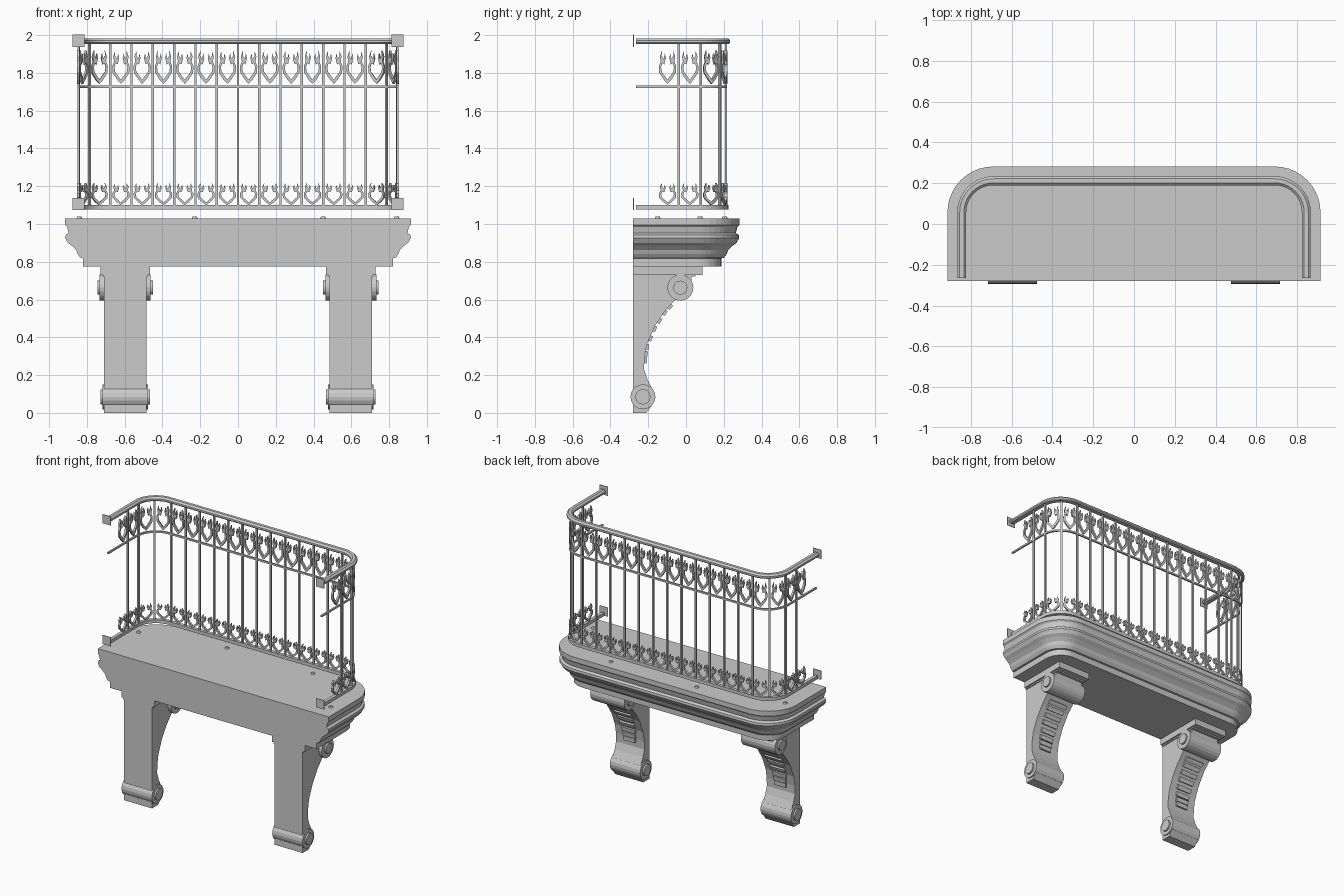
import bpy, bmesh, math
from mathutils import Vector, Matrix

if "Cube" in bpy.data.objects:
    bpy.data.objects.remove(bpy.data.objects["Cube"])

grey = bpy.data.materials.new("stone grey")
grey.use_nodes = True
COLOUR = (0.6, 0.6, 0.6, 1)
grey.diffuse_color = COLOUR
grey.node_tree.nodes["Principled BSDF"].inputs["Base Color"].default_value = COLOUR


def finish(bm, name):
    bmesh.ops.recalc_face_normals(bm, faces=bm.faces[:])
    me = bpy.data.meshes.new(name)
    bm.to_mesh(me)
    bm.free()
    ob = bpy.data.objects.new(name, me)
    me.materials.append(grey)
    bpy.context.scene.collection.objects.link(ob)
    return ob


def add_box(bm, centre, size, rot=Matrix()):
    bmesh.ops.create_cube(bm, size=1, matrix=Matrix.Translation(centre) @ rot @ Matrix.Diagonal((*size, 1)))


def add_disc(bm, centre, radius, depth, axis="X", sides=20, top=1.0):
    rot = Matrix.Rotation(math.pi / 2, 4, "Y") if axis == "X" else Matrix()
    bmesh.ops.create_cone(bm, cap_ends=True, segments=sides, radius1=radius, radius2=radius * top,
                          depth=depth, matrix=Matrix.Translation(centre) @ rot)


def add_prism(bm, lower, upper):
    """Closed solid between two matching outlines."""
    a = [bm.verts.new(p) for p in lower]
    b = [bm.verts.new(p) for p in upper]
    bm.faces.new(a)
    bm.faces.new(b[::-1])
    for i in range(len(a)):
        j = (i + 1) % len(a)
        bm.faces.new((a[i], a[j], b[j], b[i]))


# U-shaped rail line: straight, quarter bend, straight return to the wall
HALF, BEND, BEND_Y = 0.69, 0.155, 0.057
ARC = BEND * math.pi / 2


def rail_point(s, off, z):
    a, sign = abs(s), 1 if s >= 0 else -1
    if a <= HALF:
        x, y = a, BEND_Y + BEND + off
    elif a < HALF + ARC:
        t = (a - HALF) / BEND
        x, y = HALF + (BEND + off) * math.sin(t), BEND_Y + (BEND + off) * math.cos(t)
    else:
        x, y = HALF + BEND + off, BEND_Y - (a - HALF - ARC)
    return Vector((sign * x, y, z))


def stations(end_y, steps=10):
    half = [HALF + ARC * i / steps for i in range(steps + 1)] + [HALF + ARC + BEND_Y - end_y]
    return [-s for s in reversed(half)] + half


def sweep(name, profile, end_y, solid_slab=False):
    bm = bmesh.new()
    rings = [[bm.verts.new(rail_point(s, o, z)) for o, z in profile] for s in stations(end_y)]
    n = len(profile)
    for r, q in zip(rings, rings[1:]):
        for i in range(n - 1 if solid_slab else n):
            j = (i + 1) % n
            bm.faces.new((r[i], r[j], q[j], q[i]))
    if solid_slab:
        bm.faces.new([r[0] for r in rings])
        bm.faces.new([r[-1] for r in rings])
        bm.faces.new(rings[0] + rings[-1][::-1])
    else:
        bm.faces.new(rings[0])
        bm.faces.new(rings[-1])
    return finish(bm, name)


def bar(half_w, z0, z1):
    return [(-half_w, z0), (half_w, z0), (half_w, z1), (-half_w, z1)]


# Moulded floor slab
sweep("floor_slab", [(0.07, 1.03), (0.07, 0.995), (0.06, 0.985), (0.052, 0.952), (0.068, 0.942),
                     (0.07, 0.925), (0.055, 0.9), (0.035, 0.885), (0.012, 0.862), (0.003, 0.84),
                     (-0.012, 0.82), (-0.025, 0.818), (-0.025, 0.775)], -0.28, True)

# Rails
sweep("handrail", [(-0.015, 1.953), (0.015, 1.953), (0.022, 1.96), (0.022, 1.972), (0.01, 1.983),
                   (-0.01, 1.983), (-0.022, 1.972), (-0.022, 1.96)], -0.265)
sweep("middle_rail", bar(0.006, 1.721, 1.733), -0.265)
sweep("bottom_rail", bar(0.012, 1.077, 1.101), -0.265)


# Balusters and the crests between them
def spacing(k):
    a = abs(k)
    return math.copysign(a * 0.1127 + max(0, a - 6) * 0.005, k)


bm = bmesh.new()
for k in range(-9, 10):
    s = spacing(k)
    square = [(-0.006, -0.006), (0.006, -0.006), (0.006, 0.006), (-0.006, 0.006)]
    add_prism(bm, *[[rail_point(s + u, v, z) for u, v in square] for z in (1.09, 1.96)])
finish(bm, "balusters")

CREST = [(0, 0), (0.02, 0.022), (0.044, 0.06), (0.046, 0.095), (0.036, 0.12), (0.041, 0.148),
         (0.03, 0.18), (0.031, 0.152), (0.02, 0.135), (0.015, 0.165), (0.009, 0.14),
         (0.017, 0.105), (0.028, 0.112), (0.034, 0.09), (0.031, 0.066), (0, 0.022)]


def crests(name, base, height):
    bm = bmesh.new()
    for i in range(20):
        s = spacing(i - 9.5)
        for side in (-1, 1):
            add_prism(bm, *[[rail_point(s + side * u, v, base + w * height) for u, w in CREST]
                            for v in (-0.007, 0.007)])
    finish(bm, name)


crests("upper_crests", 1.742, 0.98)
crests("lower_crests", 1.1, 0.65)

# Wall plates at the rail ends
bm = bmesh.new()
for x in (-0.845, 0.845):
    for z in (1.105, 1.97):
        add_box(bm, (x, -0.278, z), (0.064, 0.004, 0.064))
finish(bm, "wall_plates")

# Floor bolts
bm = bmesh.new()
for x, y in ((0.84, -0.15), (0.45, 0.205), (-0.23, 0.205), (-0.84, 0.075)):
    add_disc(bm, (x, y, 1.033), 0.016, 0.012, "Z", 12, 0.7)
finish(bm, "floor_bolts")

# Scrolled brackets
CURVE = [(-0.205, 0.18), (-0.222, 0.23), (-0.22, 0.29), (-0.208, 0.36), (-0.167, 0.455),
         (-0.115, 0.535), (-0.06, 0.595)]
SIDE = [(-0.28, 0.735), (-0.28, 0), (-0.21, 0), (-0.18, 0.04), (-0.18, 0.13)] + CURVE + [(0.03, 0.64), (0.03, 0.735)]


def curve_at(t):
    f = t * (len(CURVE) - 1)
    i = min(int(f), len(CURVE) - 2)
    a, b = Vector(CURVE[i]), Vector(CURVE[i + 1])
    return a.lerp(b, f - i), (b - a).normalized()


for label, cx in (("right", -0.597), ("left", 0.597)):
    bm = bmesh.new()
    add_prism(bm, *[[(cx + h, y, z) for y, z in SIDE] for h in (-0.112, 0.112)])
    finish(bm, label + "_bracket")

    bm = bmesh.new()
    add_box(bm, (cx, -0.0965, 0.753), (0.26, 0.367, 0.044))
    add_box(bm, (cx, -0.115, 0.728), (0.236, 0.33, 0.012))
    finish(bm, label + "_bracket_cap")

    bm = bmesh.new()
    for y, z, r, inner, w in ((-0.03, 0.663, 0.069, 0.037, 0.135), (-0.228, 0.085, 0.066, 0.04, 0.12)):
        add_disc(bm, (cx, y, z), r, 2 * w)
        add_disc(bm, (cx, y, z), inner, 2 * w + 0.024)
    finish(bm, label + "_bracket_scrolls")

    # Raised ribs stepping up the hollow front
    bm = bmesh.new()
    for i in range(8):
        p, d = curve_at(0.3 + 0.088 * i)
        rot = Matrix.Rotation(math.atan2(d.y, d.x) - math.pi / 2, 4, "X")
        add_box(bm, (cx, p.x, p.y), (0.09 + 0.008 * i, 0.026, 0.03), rot)
    finish(bm, label + "_bracket_ribs")
